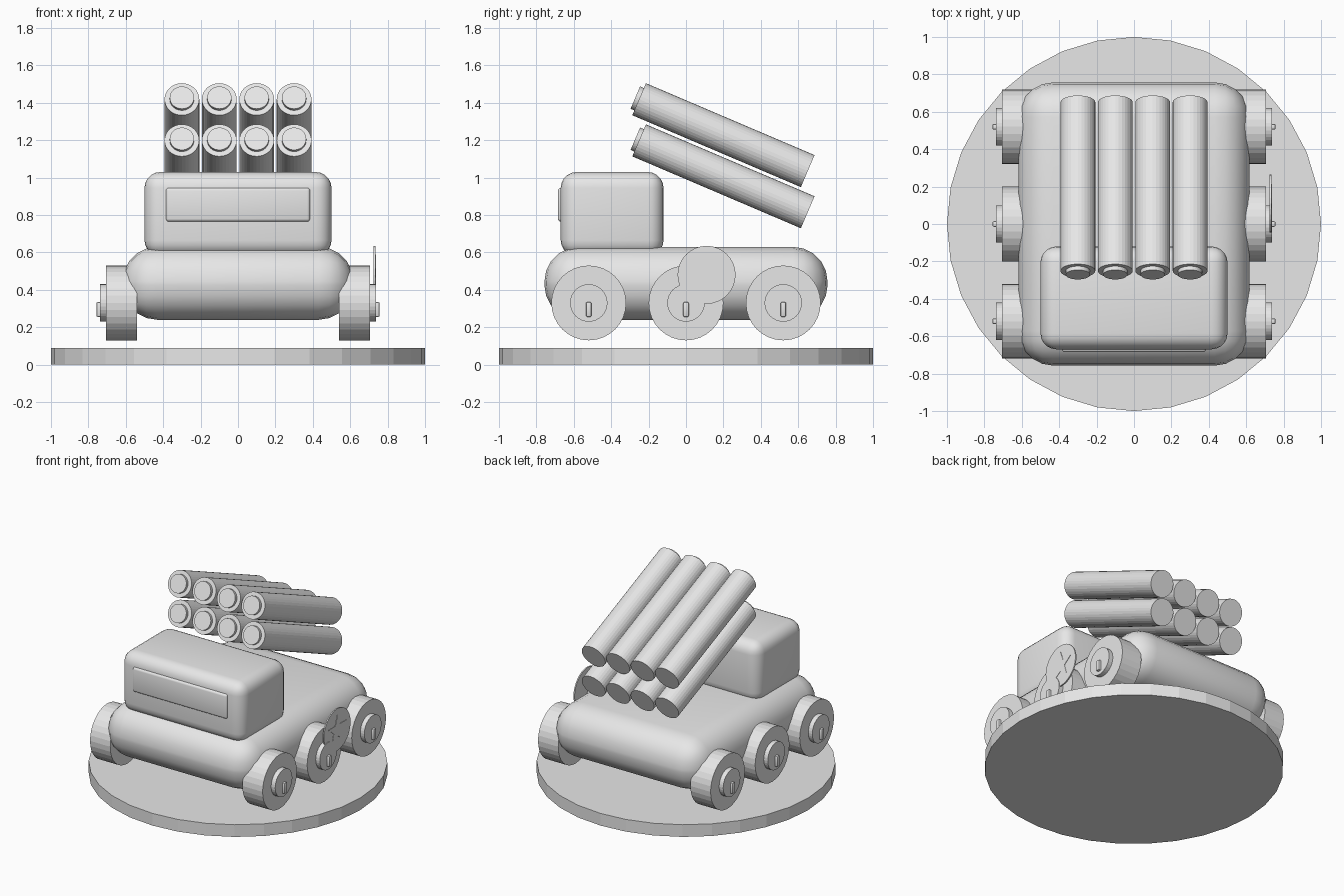
import bpy, bmesh, math
from mathutils import Matrix, Vector

cube = bpy.data.objects.get("Cube")
if cube:
    bpy.data.objects.remove(cube, do_unlink=True)

GREY = (0.8, 0.8, 0.8, 1.0)
grey = bpy.data.materials.new("plain grey")
grey.use_nodes = True
grey.diffuse_color = GREY
grey.node_tree.nodes["Principled BSDF"].inputs["Base Color"].default_value = GREY


def make_object(name, bm):
    bmesh.ops.recalc_face_normals(bm, faces=bm.faces)
    mesh = bpy.data.meshes.new(name)
    bm.to_mesh(mesh)
    bm.free()
    mesh.materials.append(grey)
    obj = bpy.data.objects.new(name, mesh)
    bpy.context.collection.objects.link(obj)
    return obj


def rounded_box(name, low, high, radius, segments):
    low, high = Vector(low), Vector(high)
    bm = bmesh.new()
    bmesh.ops.create_cube(bm, size=1, matrix=Matrix.Translation((low + high) / 2)
                          @ Matrix.Diagonal((*(high - low), 1)))
    bmesh.ops.bevel(bm, geom=bm.edges[:], offset=radius, segments=segments,
                    profile=0.5, affect='EDGES', clamp_overlap=True)
    obj = make_object(name, bm)
    bpy.ops.object.select_all(action='DESELECT')
    obj.select_set(True)
    bpy.context.view_layer.objects.active = obj
    bpy.ops.object.shade_smooth_by_angle(angle=math.radians(40))
    return obj


def cylinder(name, start, end, radius, sides=32):
    start, end = Vector(start), Vector(end)
    axis = end - start
    turn = axis.to_track_quat('Z', 'Y').to_matrix().to_4x4()
    bm = bmesh.new()
    bmesh.ops.create_cone(bm, cap_ends=True, segments=sides, radius1=radius,
                          radius2=radius, depth=axis.length,
                          matrix=Matrix.Translation((start + end) / 2) @ turn)
    return make_object(name, bm)


# Stand, hull, cabin and windscreen
cylinder("display_base", (0, 0, 0), (0, 0, 0.09), 1.0)
rounded_box("hull", (-0.617, -0.757, 0.24), (0.617, 0.757, 0.63), 0.185, 5)
rounded_box("cabin", (-0.5, -0.67, 0.58), (0.5, -0.12, 1.03), 0.085, 5)
rounded_box("windscreen", (-0.385, -0.685, 0.765), (0.385, -0.64, 0.945), 0.015, 3)

# Six wheels with hubs and upright hub bars
for side, label in ((1, "left"), (-1, "right")):
    for place, y in (("front", -0.52), ("middle", 0.0), ("rear", 0.52)):
        name = f"{place}_{label}"
        z = 0.33
        cylinder(name + "_wheel", (side * 0.54, y, z), (side * 0.705, y, z), 0.2)
        cylinder(name + "_hub", (side * 0.69, y, z), (side * 0.738, y, z), 0.1)
        inner, outer = sorted((side * 0.725, side * 0.757))
        rounded_box(name + "_hub_bar", (inner, y - 0.015, z - 0.075),
                    (outer, y + 0.015, z + 0.005), 0.008, 2)

# Two rows of four launch tubes, raised toward the front
TILT = 0.403
forward = Vector((0, -math.cos(TILT), math.sin(TILT)))
for row, z in (("upper", 1.227), ("lower", 1.007)):
    for i in range(4):
        middle = Vector((-0.3 + 0.2 * i, 0.2, z))
        muzzle = middle + forward * 0.49
        cylinder(f"{row}_tube_{i + 1}", middle - forward * 0.49, muzzle, 0.093)
        cylinder(f"{row}_tube_cap_{i + 1}", muzzle - forward * 0.02,
                 muzzle + forward * 0.022, 0.065)

# Round side badge with a thin raised star
badge = Vector((0.725, 0.11, 0.48))
cylinder("side_badge", badge, badge + Vector((0.009, 0, 0)), 0.155)
bm = bmesh.new()
points = []
for i in range(10):
    r = 0.11 if i % 2 == 0 else 0.045
    a = math.pi * i / 5
    points.append(bm.verts.new(badge + Vector((0.008, r * math.sin(a), r * math.cos(a)))))
star = bm.faces.new(points)
top = bmesh.ops.extrude_face_region(bm, geom=[star])["geom"]
bmesh.ops.translate(bm, vec=(0.004, 0, 0),
                    verts=[v for v in top if isinstance(v, bmesh.types.BMVert)])
make_object("badge_star", bm)
